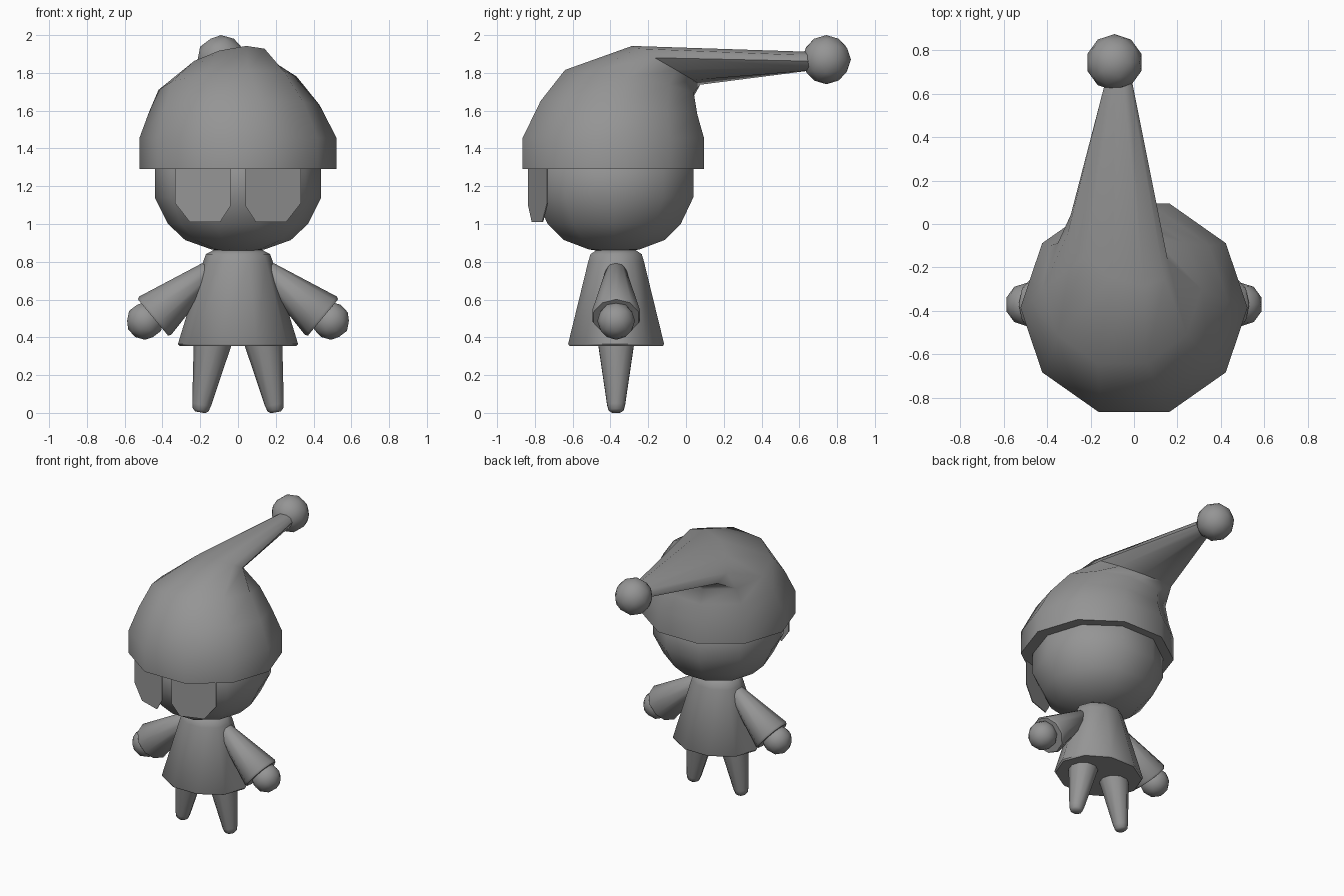
import bpy, bmesh, math
from mathutils import Vector

if "Cube" in bpy.data.objects:
    bpy.data.objects.remove(bpy.data.objects["Cube"])

MID_Y = -0.37
SIDES = 10

grey = bpy.data.materials.new("plain_grey")
grey.use_nodes = True
grey.diffuse_color = (0.3, 0.3, 0.3, 1)
grey.node_tree.nodes["Principled BSDF"].inputs["Base Color"].default_value = (0.3, 0.3, 0.3, 1)


def finish(name, bm, angle=50):
    bmesh.ops.recalc_face_normals(bm, faces=bm.faces)
    mesh = bpy.data.meshes.new(name)
    bm.to_mesh(mesh)
    bm.free()
    mesh.materials.append(grey)
    obj = bpy.data.objects.new(name, mesh)
    bpy.context.collection.objects.link(obj)
    bpy.ops.object.select_all(action='DESELECT')
    obj.select_set(True)
    bpy.context.view_layer.objects.active = obj
    bpy.ops.object.shade_smooth_by_angle(angle=math.radians(angle))
    return obj


def loft(name, rings):
    """Skin closed rings given as (centre, side vector, other vector)."""
    bm = bmesh.new()
    loops = []
    for centre, u, v in rings:
        c, u, v = Vector(centre), Vector(u), Vector(v)
        turns = [2 * math.pi * i / SIDES for i in range(SIDES)]
        loops.append([bm.verts.new(c + u * math.cos(a) + v * math.sin(a)) for a in turns])
    for low, high in zip(loops, loops[1:]):
        for i in range(SIDES):
            j = (i + 1) % SIDES
            bm.faces.new((low[i], low[j], high[j], high[i]))
    bm.faces.new(loops[0])
    bm.faces.new(loops[-1])
    return finish(name, bm)


def lathe(name, profile, y, depth):
    """Upright turned form; depth squashes it front to back."""
    return loft(name, [((0, y, z), (r, 0, 0), (0, r * depth, 0)) for r, z in profile])


def limb(name, start, end, profile):
    """Round form along a line; profile holds (fraction along, radius)."""
    a, b = Vector(start), Vector(end)
    v = Vector((0, 1, 0))
    u = v.cross(b - a).normalized()
    return loft(name, [(a.lerp(b, t), u * r, v * r) for t, r in profile])


def ball(name, centre, radius):
    bm = bmesh.new()
    bmesh.ops.create_icosphere(bm, subdivisions=2, radius=radius)
    bmesh.ops.translate(bm, verts=bm.verts, vec=centre)
    return finish(name, bm)


# Head and dress
lathe("head", [(0.03, 0.85), (0.14, 0.865), (0.28, 0.915), (0.37, 1.0), (0.44, 1.14),
               (0.44, 1.29), (0.37, 1.43), (0.2, 1.55)], -0.38, 1)
lathe("dress", [(0.31, 0.355), (0.318, 0.365), (0.185, 0.8), (0.17, 0.84), (0.13, 0.862)],
      MID_Y, 0.84)

# Hat: rings lean backwards until they form the tail
loft("hat", [
    ((0, -0.385, 1.29), (0.522, 0, 0), (0, 0.505, 0)),
    ((0, -0.385, 1.455), (0.522, 0, 0), (0, 0.505, 0)),
    ((-0.02, -0.355, 1.61), (0.452, 0, 0.02), (0, 0.436, -0.037)),
    ((-0.055, -0.3, 1.745), (0.366, 0, 0.035), (0, 0.358, -0.063)),
    ((-0.075, -0.105, 1.84), (0.23, -0.06, 0.04), (-0.05, 0.17, -0.095)),
    ((-0.07, 0.66, 1.862), (0.06, 0, 0), (0, 0, -0.052)),
])
ball("pompom", (-0.09, 0.743, 1.87), 0.13)

for side, label in ((1, "left"), (-1, "right")):
    # Flat fringe panel standing in front of the face
    bm = bmesh.new()
    outline = [(0.04, 1.31), (0.04, 1.095), (0.095, 1.01), (0.255, 1.01), (0.333, 1.11), (0.333, 1.31)]
    front = [bm.verts.new((side * x, -0.849 + 0.34 * x, z)) for x, z in outline]
    face = bm.faces.new(front)
    extruded = bmesh.ops.extrude_face_region(bm, geom=[face])
    moved = [g for g in extruded["geom"] if isinstance(g, bmesh.types.BMVert)]
    bmesh.ops.translate(bm, verts=moved, vec=(0, 0.006, 0))
    finish(label + "_fringe", bm, 30)

    # Sleeve, hand and leg
    limb(label + "_sleeve", (side * 0.155, MID_Y, 0.75), (side * 0.45, MID_Y, 0.505),
         [(-0.06, 0.03), (0, 0.055), (0.96, 0.132), (1, 0.125)])
    ball(label + "_hand", (side * 0.492, MID_Y, 0.487), 0.1)
    limb(label + "_leg", (side * 0.13, MID_Y, 0.4), (side * 0.2, MID_Y, 0.003),
         [(0, 0.105), (0.9, 0.05), (0.97, 0.042), (1, 0.026)])
